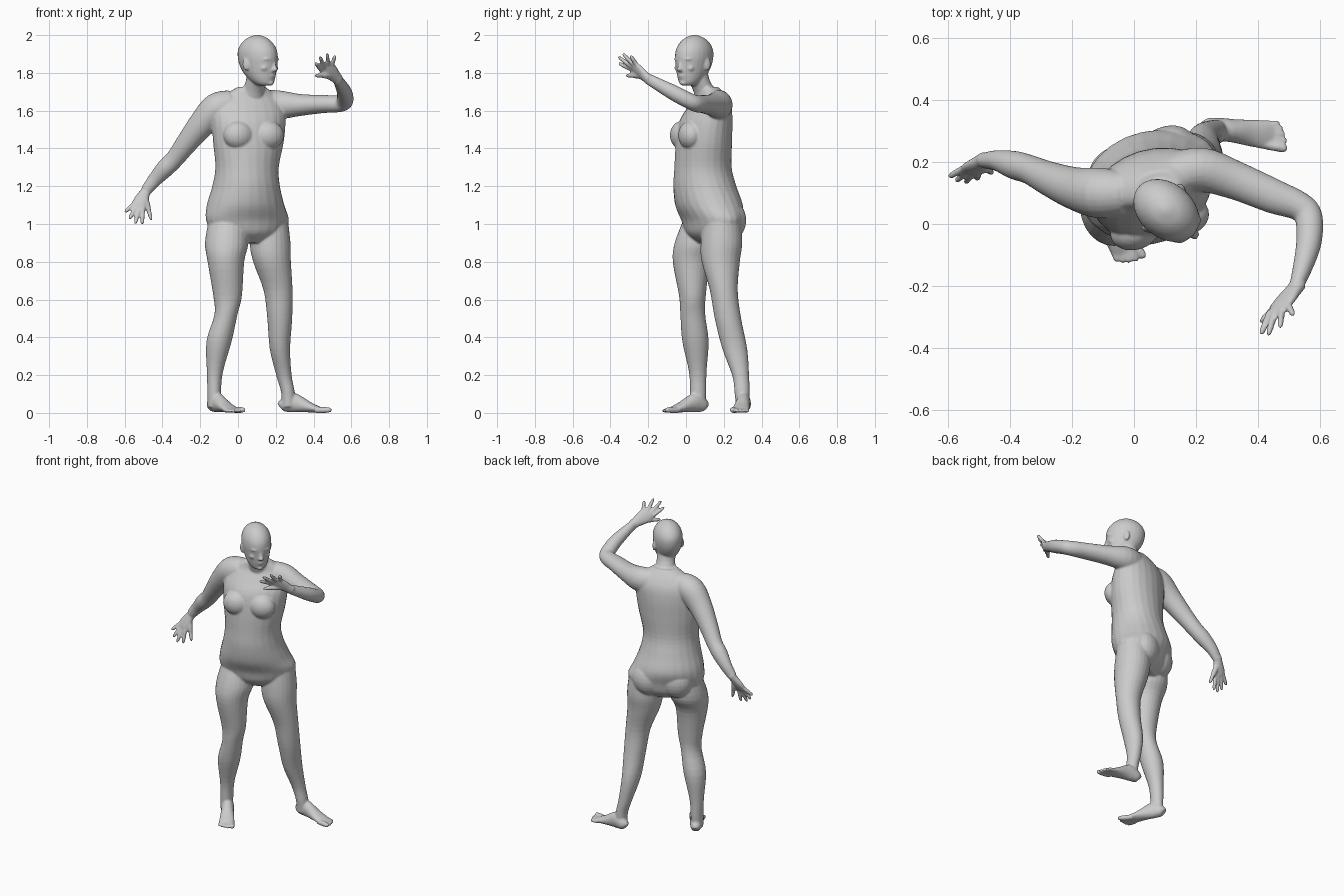
import bpy, bmesh, math
from mathutils import Vector, Matrix

bm = bmesh.new()


def spline(rows, n):
    out = []
    for i in range(len(rows) - 1):
        p = [rows[max(0, min(len(rows) - 1, i + k))] for k in (-1, 0, 1, 2)]
        for s in range(n):
            t = s / n
            out.append([0.5 * (2 * b + (c - a) * t + (2 * a - 5 * b + 4 * c - d) * t * t
                               + (3 * b - a - 3 * c + d) * t ** 3) for a, b, c, d in zip(*p)])
    return out + [list(rows[-1])]


def loft(rows, side=None, n=4, seg=24):
    """Rows are x, y, z, radius a, radius b, yaw. Level rings unless a side vector is given."""
    rows = spline([tuple(r) + (0,) * (6 - len(r)) for r in rows], n)
    pts = [Vector(r[:3]) for r in rows]
    rings = []
    for i, (x, y, z, a, b, yaw) in enumerate(rows):
        if side is None:
            u = Vector((math.cos(math.radians(yaw)), math.sin(math.radians(yaw)), 0))
            v = Vector((-u.y, u.x, 0))
        else:
            t = (pts[min(i + 1, len(pts) - 1)] - pts[max(i - 1, 0)]).normalized()
            u = Vector(side)
            u = (u - t * u.dot(t)).normalized()
            v = t.cross(u)
        a, b = max(a, .003), max(b, .003)
        rings.append([bm.verts.new(pts[i] + u * a * math.cos(k * math.tau / seg)
                                   + v * b * math.sin(k * math.tau / seg)) for k in range(seg)])
    for r, q in zip(rings, rings[1:]):
        for k in range(seg):
            bm.faces.new((r[k], r[(k + 1) % seg], q[(k + 1) % seg], q[k]))
    bm.faces.new(rings[0][::-1])
    bm.faces.new(rings[-1])


def blob(loc, size, yaw=0):
    m = Matrix.Translation(loc) @ Matrix.Rotation(math.radians(yaw), 4, 'Z') @ Matrix.Diagonal((*size, 1))
    bmesh.ops.create_uvsphere(bm, u_segments=20, v_segments=12, radius=1, matrix=m)


def digit(a, b, r):
    a, b = Vector(a), Vector(b)
    loft([(*a.lerp(b, t), r * k, r * k) for t, k in ((0, 1), (.5, 1), (.88, .85), (1, .35))],
         side=(.31, .57, .2), n=3, seg=12)


# Torso, from crotch to neck base
loft([(.055, .14, .90, .10, .07, 25), (.052, .14, .95, .19, .125, 25), (.05, .138, 1.02, .232, .145, 25),
      (.04, .122, 1.10, .212, .172, 24), (.043, .10, 1.20, .182, .165, 22), (.048, .09, 1.30, .170, .150, 19),
      (.055, .095, 1.43, .190, .145, 17), (.057, .105, 1.54, .200, .135, 17), (.058, .125, 1.62, .195, .105, 17),
      (.062, .13, 1.675, .155, .075, 17), (.072, .115, 1.725, .075, .055, 17)])
for x, y in ((.003, -.022), (.163, .022)):
    blob((x, y, 1.47), (.082, .062, .075), 17)
for x, y in ((-.05, .175), (.105, .237)):
    blob((x, y, 1.02), (.10, .078, .105), 25)

# Neck
loft([(.065, .125, 1.62, .075, .065), (.08, .10, 1.70, .060, .060), (.098, .07, 1.76, .056, .056),
      (.105, .055, 1.83, .055, .055)], n=3)

# Head, turned to the figure's left
FWD, SIDE, YAW = Vector((.76, -.65, 0)), Vector((.65, .76, 0)), -40.5


def head(f, s, z):
    return Vector((.105, .043, z)) + FWD * f + SIDE * s


loft([(*head(f, 0, z), a, b, YAW) for f, z, a, b in (
    (.052, 1.732, .030, .026), (.044, 1.742, .052, .044), (.030, 1.765, .073, .060), (.014, 1.80, .096, .073),
    (.004, 1.84, .111, .082), (0, 1.88, .118, .088), (-.003, 1.92, .114, .086), (-.004, 1.955, .094, .073),
    (-.004, 1.982, .062, .050), (-.004, 1.996, .028, .023), (-.004, 2.002, .005, .005))])
loft([(*head(f, 0, z), a, b, YAW) for f, z, a, b in (
    (.105, 1.805, .010, .012), (.115, 1.815, .021, .017), (.113, 1.835, .014, .010), (.108, 1.865, .008, .009))], n=3)
blob(head(.100, 0, 1.786), (.013, .025, .006), YAW)
blob(head(.096, 0, 1.774), (.013, .021, .006), YAW)
blob(head(.088, 0, 1.747), (.018, .022, .014), YAW)
for s in (-1, 1):
    blob(head(.094, s * .034, 1.873), (.018, .026, .008), YAW + s * 20)
    blob(head(.078, s * .042, 1.825), (.022, .022, .018), YAW)
    blob(head(-.008, s * .086, 1.845), (.021, .010, .033), YAW + s * -18)

# Legs
loft([(-.055, .085, 1.02, .10, .10), (-.06, .06, .90, .115, .120), (-.064, .03, .80, .097, .100),
      (-.055, .034, .62, .076, .071), (-.064, .036, .52, .061, .066), (-.10, .05, .38, .067, .070),
      (-.122, .062, .22, .043, .047), (-.126, .064, .11, .036, .043), (-.125, .062, .03, .036, .042)])
loft([(.165, .19, 1.02, .10, .10), (.17, .188, .90, .108, .110), (.18, .184, .80, .100, .101),
      (.212, .20, .65, .077, .074), (.221, .222, .50, .066, .070), (.222, .258, .34, .054, .066),
      (.243, .289, .20, .041, .045), (.264, .297, .11, .036, .040), (.267, .30, .03, .036, .036)])


# Feet with toes
def foot(heel, toe, medial):
    h = Vector((*heel, 0))
    d = (Vector((*toe, 0)) - h).normalized()
    s = Vector((-d.y, d.x, 0)) * medial
    loft([(*(h + d * t + Vector((0, 0, z))), a, z - .002) for t, a, z in (
        (0, .018, .028), (.015, .032, .038), (.06, .037, .054), (.10, .038, .046),
        (.15, .043, .031), (.20, .047, .019), (.225, .045, .013))], side=s, n=3)
    for k, (end, r) in enumerate(((.278, .016), (.275, .011), (.266, .011), (.256, .010), (.243, .010))):
        off = (.033, .009, -.010, -.026, -.040)[k]
        digit(h + d * .19 + s * off * .9 + Vector((0, 0, .014)), h + d * end + s * off * 1.1 + Vector((0, 0, r)), r)


foot((-.145, .105), (-.015, -.10), 1)
foot((.225, .313), (.49, .280), -1)

# Right arm, hanging out to the side
loft([(-.03, .10, 1.64, .07, .07), (-.11, .10, 1.61, .082, .085), (-.19, .115, 1.53, .069, .072),
      (-.27, .145, 1.43, .056, .058), (-.335, .175, 1.345, .047, .049), (-.385, .19, 1.295, .046, .048),
      (-.44, .205, 1.235, .034, .038), (-.485, .205, 1.18, .025, .030)], side=(0, 1, 0))
# Left arm, raised and bent forward
loft([(.13, .16, 1.63, .08, .07), (.22, .175, 1.63, .077, .072), (.33, .14, 1.63, .058, .062),
      (.45, .09, 1.635, .048, .056), (.535, .057, 1.637, .045, .047), (.565, .02, 1.65, .042, .045),
      (.565, -.06, 1.692, .041, .041), (.545, -.14, 1.735, .034, .032), (.525, -.20, 1.768, .029, .023)],
     side=(0, 0, 1))


# Hands: palm plus fingers fanned between the first and last knuckle
def hand(wrist, first, last, tips, thumb):
    w, a, b = Vector(wrist), Vector(first), Vector(last)
    mid, side = (a + b) / 2, (b - a)
    half = side.length / 2 + .010
    loft([(*w.lerp(mid, t), half * k, q) for t, k, q in (
        (-.2, .65, .024), (.15, .75, .022), (.6, 1.0, .019), (1, 1.0, .014), (1.1, .8, .008))], side=side, n=3)
    for k, tip in enumerate(tips):
        digit(a.lerp(b, k / 3), tip, .0115)
    base = w.lerp(a, .35)
    digit(base, base.lerp(Vector(thumb), .6), .017)
    digit(base, thumb, .0125)


hand((-.488, .205, 1.175), (-.502, .165, 1.085), (-.555, .178, 1.105),
     ((-.508, .145, .997), (-.545, .133, 1.0), (-.575, .138, 1.025), (-.598, .152, 1.062)), (-.458, .165, 1.02))
hand((.523, -.205, 1.772), (.44, -.283, 1.815), (.497, -.258, 1.838),
     ((.410, -.358, 1.852), (.433, -.360, 1.887), (.472, -.335, 1.903), (.515, -.295, 1.893)), (.408, -.318, 1.785))

# One continuous skin over all the parts
bmesh.ops.recalc_face_normals(bm, faces=bm.faces)
mesh = bpy.data.meshes.new("body")
bm.to_mesh(mesh)
bm.free()
body = bpy.data.objects.new("body", mesh)
bpy.context.collection.objects.link(body)
skin = body.modifiers.new("skin", 'REMESH')
skin.mode = 'VOXEL'
skin.voxel_size = .006
skin.use_smooth_shade = True
soft = body.modifiers.new("soften", 'SMOOTH')
soft.factor = .5
soft.iterations = 5
